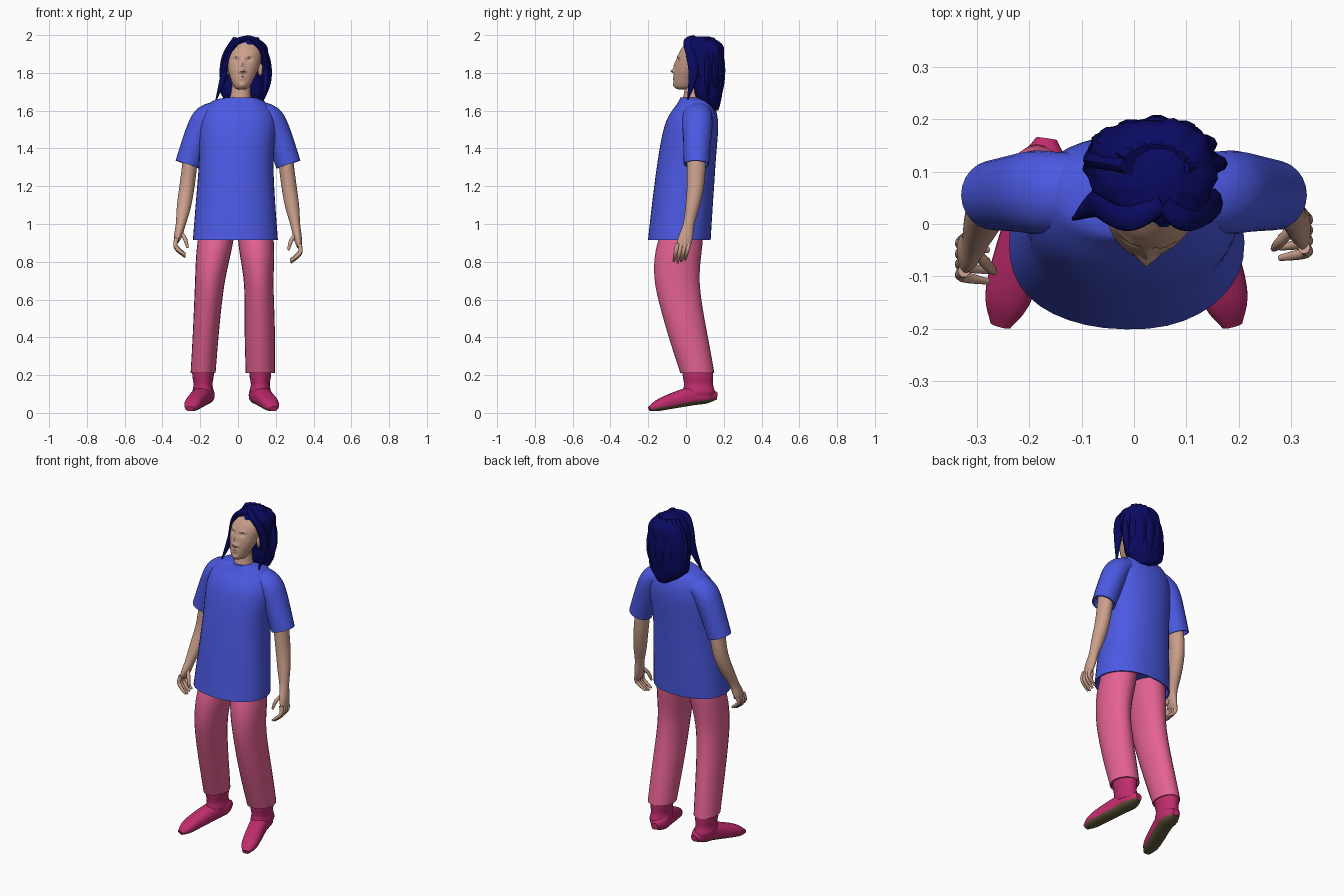
import bpy, bmesh, math
from mathutils import Vector

if "Cube" in bpy.data.objects:
    bpy.data.objects.remove(bpy.data.objects["Cube"])


def material(name, *rgb):
    mat = bpy.data.materials.new(name)
    mat.use_nodes = True
    mat.diffuse_color = (*rgb, 1)
    mat.node_tree.nodes["Principled BSDF"].inputs["Base Color"].default_value = (*rgb, 1)
    return mat


SKIN = material("skin", .6, .35, .26)
HAIR = material("navy hair", .003, .003, .12)
SHIRT = material("blue shirt", .07, .1, .76)
PINK = material("pink trousers", .77, .12, .29)
SHOE = material("magenta shoe", .52, .025, .15)
SOLE = material("olive sole", .11, .09, .04)
ACROSS, BACK, UP = Vector((1, 0, 0)), Vector((0, 1, 0)), Vector((0, 0, 1))
SIDES = {"right": -1, "left": 1}


def spline(keys, t):
    """Smooth value at t (from 0 to 1) through evenly spread keys."""
    last = len(keys) - 1
    i = min(int(t * last), last - 1)
    t = t * last - i
    before, start, end, after = (keys[max(0, min(last, i + k))] for k in (-1, 0, 1, 2))
    leave, arrive = (end - before) / 2, (after - start) / 2
    ease = t * t * (3 - 2 * t)
    return (start * (1 - ease) + end * ease
            + leave * (t * (1 - t) ** 2) - arrive * (t * t * (1 - t)))


def rounded(value, power):
    return math.copysign(abs(value) ** power, value)


def loft(name, mat, path, widths, depths=None, ref=BACK, flat=False, sides=24, rings=20,
         power=1.0, hollow=False, ripple=None, sculpt=None, sole=None):
    """Skin elliptical rings along a smooth path; the last end can be hollowed."""
    path = [Vector(point) for point in path]
    depths = depths or widths
    centres = [spline(path, i / rings) for i in range(rings + 1)]
    bm = bmesh.new()
    loops = []
    for i, centre in enumerate(centres):
        side, front = ACROSS, ref
        if not flat:
            along = (centres[min(i + 1, rings)] - centres[max(i - 1, 0)]).normalized()
            front = (ref - along * along.dot(ref)).normalized()
            side = front.cross(along)
        side = side * spline(widths, i / rings)
        front = front * spline(depths, i / rings)
        loop = []
        for k in range(sides):
            angle = math.tau * k / sides
            swell = 1 + ripple(angle, centre.z) if ripple else 1
            offset = side * rounded(math.cos(angle), power) + front * rounded(math.sin(angle), power)
            point = centre + offset * swell
            loop.append(bm.verts.new(sculpt(point) if sculpt else point))
        loops.append(loop)
    for upper, lower in zip(loops, loops[1:]):
        for k in range(sides):
            bm.faces.new((upper[k - 1], upper[k], lower[k], lower[k - 1]))
    bm.faces.new(loops[0])
    cap = bm.faces.new(loops[-1])
    bmesh.ops.recalc_face_normals(bm, faces=bm.faces)
    if hollow:
        bmesh.ops.inset_individual(bm, faces=[cap], thickness=.008)
        bmesh.ops.inset_individual(bm, faces=[cap], thickness=.001, depth=-.04)
    mesh = bpy.data.meshes.new(name)
    mesh.materials.append(mat)
    if sole:
        mesh.materials.append(sole)
        bm.normal_update()
        for face in bm.faces:
            face.material_index = int(face.normal.z < -.45)
    bm.to_mesh(mesh)
    bm.free()
    ob = bpy.data.objects.new(name, mesh)
    bpy.context.collection.objects.link(ob)
    bpy.ops.object.select_all(action='DESELECT')
    ob.select_set(True)
    bpy.context.view_layer.objects.active = ob
    bpy.ops.object.shade_smooth_by_angle(angle=math.radians(45))


# Shirt body from collar to hem, with soft folds low down
def folds(angle, z):
    return .012 * math.sin(5 * angle + 9 * z) * max(0, 1.4 - z)


loft("shirt_body", SHIRT,
     [(.01, .04, 1.67), (0, .05, 1.64), (0, .03, 1.53), (-.01, 0, 1.3), (-.015, -.035, .915)],
     (.075, .15, .2, .198, .225), (.07, .095, .14, .155, .166),
     flat=True, sides=40, rings=32, power=.9, hollow=True, ripple=folds)


# Sleeves, arms and hands
def digit(name, root, bend, tip):
    root = Vector(root)
    loft(name, SKIN, [root, root + bend, root + bend + tip], (.012, .011, .01, .006),
         sides=10, rings=10)


def arm(side, reach, drop):
    s = SIDES[side]
    loft(side + "_sleeve", SHIRT,
         [(s * .11, .06, 1.59), (s * .17, .06, 1.56), (s * .21, .06, 1.48), (s * .267, .055, 1.315)],
         (.06, .07, .067), (.075, .08, .067), hollow=True)
    wrist = Vector((s * .303, reach, 1))
    knuckles = wrist + Vector((s * .022, -.03, -drop))
    loft(side + "_arm", SKIN, [(s * .24, .055, 1.45), (s * .27, .05, 1.2), wrist, knuckles],
         (.045, .04, .04, .037, .026, .022, .014), (.05, .05, .045, .037, .03, .038, .036))
    for i, finger in enumerate(("index", "middle", "ring", "little")):
        length = .05 - .004 * abs(i - 1)
        digit(f"{side}_{finger}_finger", knuckles + BACK * (.02 * i - .03) + UP * .015,
              Vector((s * .004, -.01, -length)), Vector((-s * .05, -.01, -length)))
    digit(side + "_thumb", wrist.lerp(knuckles, .4),
          Vector((-s * .03, -.035, -.04)), Vector((-s * .015, -.015, -.05)))


arm("right", -.03, .09)
arm("left", .015, .12)


# Trouser legs, ankles and raised-heel shoes turned outward
def leg(side, hip, knee, cuff, girth):
    s = SIDES[side]
    loft(side + "_trouser_leg", PINK, [(hip, -.02, .97), (knee, -.045, .68), (cuff, .06, .21)],
         (.095, .092, .078, girth + .003, girth), (.11, .122, .118, .105, .09),
         flat=True, hollow=True)
    loft(side + "_ankle", SHOE, [(cuff, .06, .25), (cuff, .07, .09)],
         (.05, .057, .056, .05, .056, .05), (.075, .082, .08, .077, .084, .078), flat=True)
    loft(side + "_shoe", SHOE,
         [(cuff - s * .018, .163, .09), (cuff, .05, .092),
          (cuff + s * .045, -.1, .055), (cuff + s * .07, -.193, .021)],
         (.02, .052, .05, .049, .043, .02), (.02, .046, .049, .041, .03, .013),
         ref=UP, power=.8, sole=SOLE)


leg("right", -.11, -.15, -.185, .066)
leg("left", .09, .11, .118, .077)

# Face relief, mirrored about the nose line: offset, height, half width, half height, push
RELIEF = {
    "nose_bridge": (0, 1.84, .01, .03, .01), "nose_tip": (0, 1.81, .01, .01, .02),
    "nostril": (.016, 1.807, .007, .007, .008), "eye": (.033, 1.87, .014, .008, -.013),
    "brow": (.033, 1.89, .017, .006, .006), "upper_lip": (0, 1.78, .017, .004, .006),
    "lower_lip": (0, 1.768, .014, .004, .006), "chin": (0, 1.735, .016, .012, .006)}


def face_relief(p):
    if p.y > .02:
        return p
    push = sum(d * math.exp(-((abs(p.x - .024) - x) / w) ** 2 - ((p.z - z) / h) ** 2)
               for x, z, w, h, d in RELIEF.values())
    return p - BACK * push


loft("head", SKIN,
     [(.018, -.02, 1.712), (.02, -.01, 1.725), (.022, 0, 1.765), (.03, .03, 1.84),
      (.04, .05, 1.92), (.05, .065, 1.985)],
     (.015, .04, .06, .085, .084, .03), (.02, .05, .065, .086, .08, .04),
     flat=True, sides=72, rings=60, sculpt=face_relief)
loft("neck", SKIN, [(.02, .045, 1.78), (.012, .04, 1.65)], (.05, .05, .06), flat=True)
for side, s in SIDES.items():
    x = .03 + s * .088
    loft(side + "_ear", SKIN, [(x, .035, 1.785), (x, .04, 1.85)],
         (.006, .012, .014, .006), (.01, .018, .021, .01), flat=True, sides=12)


# Long wavy hair
def waves(angle, z):
    return .028 * math.sin(9 * angle + 24 * z) + .018 * math.sin(17 * angle - 31 * z)


loft("hair", HAIR,
     [(.05, .15, 1.6), (.03, .12, 1.67), (.03, .115, 1.78), (.04, .105, 1.88),
      (.05, .095, 1.95), (.055, .08, 1.992)],
     (.03, .11, .123, .118, .095, .03), (.02, .068, .083, .094, .098, .045),
     flat=True, sides=56, rings=32, power=.85, ripple=waves)

# Locks framing the face, then locks falling behind
for side, flare in (("right", .16), ("left", .09)):
    s = SIDES[side]
    loft(side + "_front_lock", HAIR,
         [(.055, .04, 1.985), (.045 + s * .05, .01, 1.965), (.045 + s * .09, .025, 1.9),
          (.04 + s * .11, .04, 1.8), (.045 + s * flare, .01, 1.66)],
         (.015, .016, .018, .02, .004), (.02, .024, .027, .028, .004), sides=10)
for i in range(7):
    angle = math.radians(10 + i * 26)
    out = Vector((math.cos(angle), math.sin(angle) * .8, 0))
    end = 1.65 - .04 * out.y + .012 * (i % 2)
    loft(f"back_lock_{i + 1}", HAIR,
         [Vector((.04, .1, z)) + out * spread
          for z, spread in ((1.98, .05), (1.88, .105), (1.76, .11), (end, .09))],
         (.02, .025, .028, .004), (.014, .018, .018, .004), sides=10)
